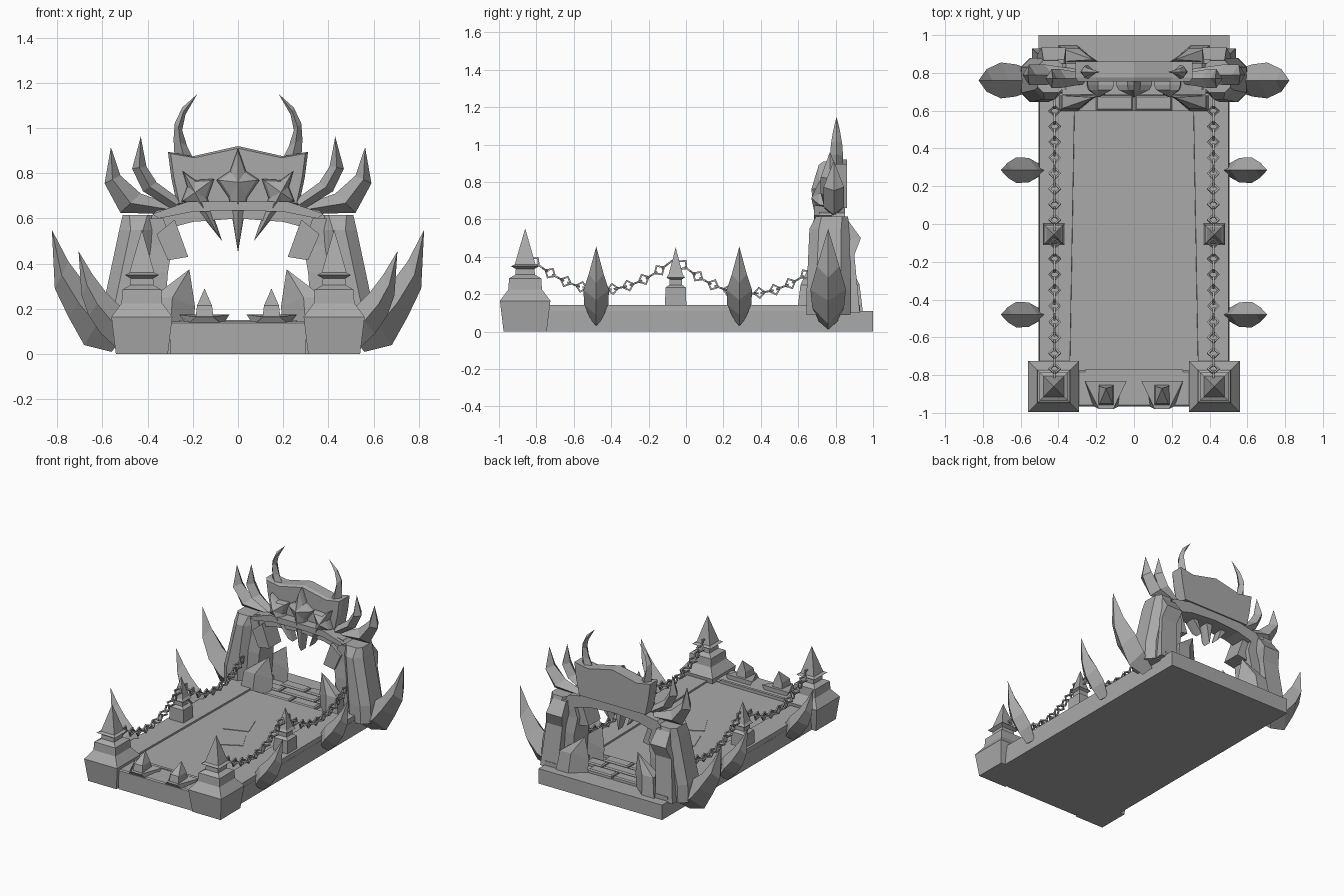
import bpy, bmesh, math
from mathutils import Vector, Matrix

stone = bpy.data.materials.new("grey stone")
stone.diffuse_color = (0.4, 0.4, 0.4, 1)


def finish(name, bm, mirror=False):
    bmesh.ops.recalc_face_normals(bm, faces=bm.faces)
    me = bpy.data.meshes.new(name)
    bm.to_mesh(me)
    bm.free()
    me.materials.append(stone)
    ob = bpy.data.objects.new(name, me)
    bpy.context.collection.objects.link(ob)
    if mirror:
        m = ob.modifiers.new("mirror", 'MIRROR')
        m.use_mirror_merge = False
    return ob


def loft(name, rings, mirror=False):
    """Skin rings of equal length; a ring with one point is a tip."""
    bm = bmesh.new()
    vr = [[bm.verts.new(p) for p in r] for r in rings]
    for a, b in zip(vr, vr[1:]):
        n = len(a)
        for i in range(n):
            j = (i + 1) % n
            bm.faces.new((a[i], a[j], b[0]) if len(b) == 1 else (a[i], a[j], b[j], b[i]))
    for r in (vr[0], vr[-1]):
        if len(r) > 2:
            bm.faces.new(r)
    return finish(name, bm, mirror)


def rect(x0, x1, y0, y1, z):
    return [(x0, y0, z), (x1, y0, z), (x1, y1, z), (x0, y1, z)]


def box(name, x0, x1, y0, y1, z0, z1, mirror=False, inset=0.0):
    i = inset
    return loft(name, [rect(x0, x1, y0, y1, z0), rect(x0, x1, y0, y1, z1 - i),
                       rect(x0 + i, x1 - i, y0 + i, y1 - i, z1)], mirror) if i else \
        loft(name, [rect(x0, x1, y0, y1, z0), rect(x0, x1, y0, y1, z1)], mirror)


def prism(name, pts, y0, y1, mirror=False):
    return loft(name, [[(x, y0, z) for x, z in pts], [(x, y1, z) for x, z in pts]], mirror)


def post(name, x, y, steps):
    """Square stepped post with a pyramid tip; steps are (half width, z)."""
    rings = [rect(x - h, x + h, y - h, y + h, z) if h else [(x, y, z)] for h, z in steps]
    return loft(name, rings, True)


def claw(name, y, secs, tip, mirror=True):
    """Diamond section claw; secs are inner x,z, outer x,z, half width."""
    rings = []
    for ix, iz, ox, oz, w in secs:
        mx, mz = (ix + ox) / 2, (iz + oz) / 2
        rings.append([(ix, y, iz), (mx, y - w, mz), (ox, y, oz), (mx, y + w, mz)])
    return loft(name, rings + [[(tip[0], y, tip[1])]], mirror)


# Bridge slab, floor, curbs and front step
box("base_slab", -0.505, 0.505, -0.95, 1.0, 0, 0.11)
box("deck_floor", -0.35, 0.35, -0.78, 0.6, 0.1, 0.13)
loft("curb", [[(0.335, -0.76, 0.1), (0.505, -0.76, 0.1), (0.5, -0.76, 0.142), (0.34, -0.76, 0.142)],
              [(0.305, 0.93, 0.1), (0.505, 0.93, 0.1), (0.5, 0.93, 0.142), (0.31, 0.93, 0.142)]], True)
box("front_step", -0.3, 0.3, -0.965, -0.775, 0, 0.145, inset=0.008)
box("step_rim", -0.26, 0.26, -0.79, -0.77, 0.12, 0.152)

# Rear paving bricks and deck flagstones
for r, y in enumerate((0.6, 0.69, 0.78)):
    for x0, x1 in (((-0.2, -0.006), (0.006, 0.2)) if r % 2 == 0 else ((-0.28, -0.15), (-0.14, 0.14), (0.15, 0.28))):
        box("paving_brick", x0, x1, y, y + 0.08, 0.1, 0.137, inset=0.008)
for cx, cy, a in ((0.03, -0.12, 0.5), (-0.06, 0.1, 0.35)):
    fs = box("flagstone", -0.09, 0.09, -0.09, 0.09, 0, 0.005)
    fs.matrix_world = Matrix.Translation((cx, cy, 0.129)) @ Matrix.Rotation(a, 4, 'Z')

# Stepped posts
post("corner_post", 0.425, -0.86, [(0.115, 0), (0.135, 0.165), (0.09, 0.225), (0.086, 0.285), (0.052, 0.305),
                                   (0.05, 0.335), (0.075, 0.35), (0.055, 0.36), (0, 0.552)])
post("middle_post", 0.425, -0.055, [(0.057, 0.13), (0.055, 0.235), (0.034, 0.25), (0.034, 0.28),
                                    (0.05, 0.29), (0.038, 0.305), (0, 0.45)])

# Front step brackets with a spike
loft("bracket_plate", [[(0.08, -0.965, 0.14), (0.215, -0.965, 0.14), (0.235, -0.83, 0.14), (0.06, -0.83, 0.14)],
                       [(0.11, -0.98, 0.165), (0.185, -0.98, 0.165), (0.26, -0.83, 0.175), (0.038, -0.83, 0.175)]], True)
loft("bracket_spike", [rect(0.108, 0.188, -0.96, -0.85, 0.16), rect(0.115, 0.181, -0.95, -0.86, 0.215),
                       [(0.148, -0.87, 0.29)]], True)

# Side claws
for y in (-0.48, 0.285):
    claw("side_claw", y, [(0.45, 0.1, 0.54, 0.03, 0.03), (0.51, 0.2, 0.605, 0.09, 0.065),
                          (0.585, 0.275, 0.66, 0.17, 0.068), (0.645, 0.355, 0.692, 0.26, 0.04)], (0.705, 0.455))
claw("large_claw", 0.76, [(0.48, 0.1, 0.56, 0.01, 0.05), (0.57, 0.22, 0.68, 0.04, 0.085),
                          (0.66, 0.29, 0.75, 0.165, 0.095), (0.75, 0.41, 0.81, 0.29, 0.06)], (0.823, 0.55))


# Gate pillars
def octagon(x0, x1, y0, y1, z, c=0.05):
    return [(x0 + c, y0, z), (x1 - c, y0, z), (x1, y0 + c, z), (x1, y1 - c, z),
            (x1 - c, y1, z), (x0 + c, y1, z), (x0, y1 - c, z), (x0, y0 + c, z)]


loft("pillar", [octagon(0.41, 0.6, 0.645, 0.88, 0.09), octagon(0.405, 0.595, 0.645, 0.88, 0.22),
                octagon(0.37, 0.525, 0.66, 0.88, 0.55), octagon(0.37, 0.51, 0.695, 0.865, 0.615, 0.03)], True)
loft("inner_leg", [rect(0.33, 0.46, 0.69, 0.86, 0.1), rect(0.31, 0.44, 0.69, 0.86, 0.36),
                   rect(0.29, 0.42, 0.70, 0.85, 0.48), rect(0.33, 0.40, 0.70, 0.85, 0.6)], True)
loft("rear_buttress", [rect(0.4, 0.54, 0.8, 0.93, 0.1), rect(0.38, 0.51, 0.8, 0.9, 0.41),
                       rect(0.36, 0.49, 0.8, 0.935, 0.5), rect(0.37, 0.48, 0.8, 0.87, 0.59)], True)
prism("hanging_block", [(0.22, 0.43), (0.31, 0.415), (0.36, 0.53), (0.28, 0.595)], 0.68, 0.82, True)

# Pointed shards at the pillar feet
for y0, y1, yt in ((0.595, 0.68, 0.67), (0.945, 0.86, 0.87)):
    loft("foot_shard", [[(0.2, y1, 0.11), (0.3, y0, 0.11), (0.4, y0, 0.11), (0.4, y1, 0.11)],
                        [(0.19, y1, 0.21), (0.29, y0 * 0.8 + y1 * 0.2, 0.25), (0.38, y0 * 0.8 + y1 * 0.2, 0.25),
                         (0.38, y1, 0.25)], [(0.215, yt, 0.375)]], True)

# Arched lintel with a raised upper rim
lower = [(0.39, 0.53), (0.33, 0.55), (0.2, 0.585), (0, 0.6)]
upper = [(0, 0.665), (0.22, 0.66), (0.36, 0.635), (0.41, 0.58)]
full = [(-x, z) for x, z in lower[:3]] + lower[::-1] + upper[:0:-1] + [upper[0]] + [(-x, z) for x, z in upper[1:]]
full = [(-x, z) for x, z in lower[:3]] + lower[::-1] + upper[::-1] + [(-x, z) for x, z in upper[1:]]
prism("arch_lintel", full, 0.71, 0.85)
rim = [(0, 0.635), (0.2, 0.63), (0.35, 0.6), (0.38, 0.62), (0.22, 0.675), (0, 0.675)]
prism("lintel_rim", rim, 0.685, 0.78, True)

# Crest plate, horns and side plumes
half = [(0, 0.92), (0.2, 0.875), (0.31, 0.895), (0.295, 0.78), (0.27, 0.66)]
crest = half + [(-x, z) for x, z in half[:0:-1]]
loft("crest", [[(x * 0.96, 0.755, 0.78 + (z - 0.78) * 0.93) for x, z in crest],
               [(x, 0.775, z) for x, z in crest], [(x, 0.86, z) for x, z in crest]])
claw("crest_horn", 0.805, [(0.19, 0.85, 0.28, 0.86, 0.035), (0.225, 0.92, 0.285, 0.95, 0.035),
                           (0.247, 0.99, 0.28, 1.02, 0.03), (0.232, 1.06, 0.247, 1.09, 0.018)], (0.18, 1.15))
claw("inner_plume", 0.77, [(0.25, 0.68, 0.29, 0.64, 0.03), (0.36, 0.76, 0.42, 0.72, 0.05),
                           (0.405, 0.83, 0.468, 0.82, 0.05)], (0.43, 0.962))
claw("outer_plume", 0.79, [(0.29, 0.66, 0.32, 0.62, 0.03), (0.43, 0.71, 0.52, 0.625, 0.055),
                           (0.52, 0.79, 0.59, 0.755, 0.055)], (0.562, 0.915))


# Four pointed star blades with a raised ridge
def star(name, cx, cz, outline, mirror):
    ring = [(x, 0.735, z) for x, z in outline]
    loft(name, [[(x, 0.79, z) for x, z in outline], ring,
                [(cx + (x - cx) * 0.85, 0.71, cz + (z - cz) * 0.88) for x, z in outline], [(cx, 0.67, cz)]], mirror)


star("centre_star", 0, 0.76, [(0, 0.91), (0.035, 0.81), (0.095, 0.77), (0.04, 0.69), (0, 0.45),
                              (-0.04, 0.69), (-0.095, 0.77), (-0.035, 0.81)], False)
star("side_star", 0.19, 0.715, [(0.245, 0.81), (0.19, 0.77), (0.105, 0.775), (0.135, 0.69), (0.07, 0.5),
                                (0.19, 0.65), (0.25, 0.675), (0.225, 0.74)], True)


# Hanging chains of square links, turned alternately
def chain(name, pts):
    bm = bmesh.new()
    (y0, z0), (y1, z1), (y2, z2) = pts

    def at(t):  # parabola through the three points
        y = y0 + (y2 - y0) * t
        z = (z0 * (y - y1) * (y - y2) / ((y0 - y1) * (y0 - y2)) + z1 * (y - y0) * (y - y2) / ((y1 - y0) * (y1 - y2))
             + z2 * (y - y0) * (y - y1) / ((y2 - y0) * (y2 - y1)))
        return Vector((0.42, y, z))
    n = round((y2 - y0) / 0.042)
    for k in range(n):
        p, d = at((k + 0.5) / n), (at((k + 1) / n) - at(k / n)).normalized()
        u = Vector((1, 0, 0)) if k % 2 else Vector((1, 0, 0)).cross(d)
        w = d.cross(u)
        grid = []
        for i in range(4):
            o = d * math.cos(i * math.pi / 2) * 1.1 + u * math.sin(i * math.pi / 2)
            grid.append([bm.verts.new(p + o * (0.027 + 0.006 * a) + w * 0.005 * b)
                         for a, b in ((-1, -1), (1, -1), (1, 1), (-1, 1))])
        for i in range(4):
            for j in range(4):
                a, b, q = grid[i], grid[(i + 1) % 4], (j + 1) % 4
                bm.faces.new((a[j], b[j], b[q], a[q]))
    finish(name, bm, True)


chain("front_chain", [(-0.83, 0.39), (-0.45, 0.225), (-0.08, 0.375)])
chain("rear_chain", [(-0.04, 0.375), (0.36, 0.205), (0.66, 0.32)])
